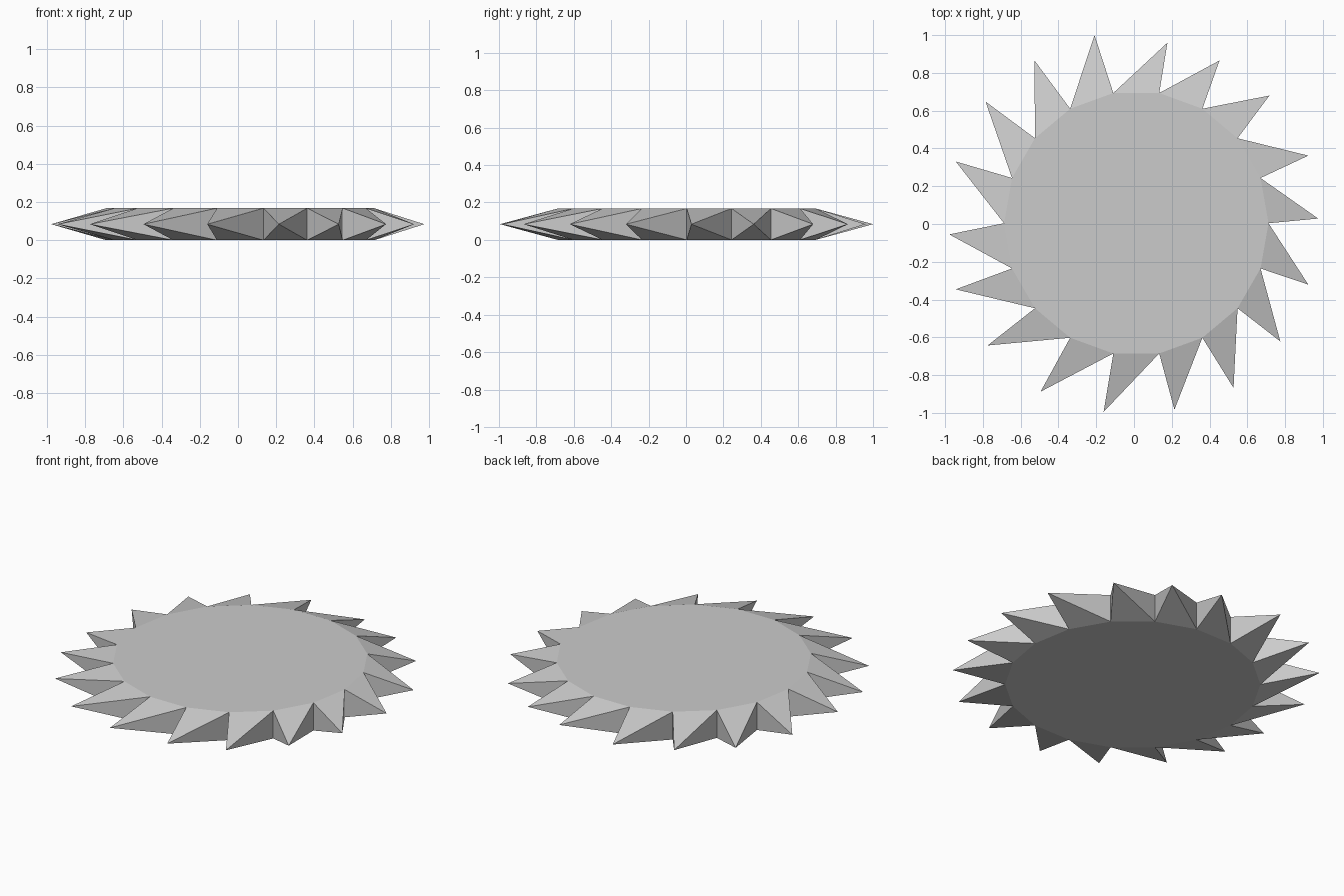
import bpy
import bmesh
import math
from mathutils import Vector

cube = bpy.data.objects.get("Cube")
if cube:
    bpy.data.objects.remove(cube, do_unlink=True)

SIDES = 18
RADIUS = 0.70
HEIGHT = 0.168
CENTRE = Vector((0.012, 0.004, HEIGHT / 2))

# Spike tips (x, y), counter-clockwise from the +x side
TIPS = [
    (0.975, 0.029), (0.923, 0.362), (0.717, 0.68), (0.453, 0.866),
    (0.177, 0.96), (-0.209, 1.0), (-0.527, 0.866), (-0.786, 0.648),
    (-0.944, 0.331), (-0.978, -0.055), (-0.944, -0.346), (-0.775, -0.643),
    (-0.495, -0.888), (-0.161, -0.995), (0.214, -0.983), (0.527, -0.868),
    (0.775, -0.622), (0.923, -0.321),
]

# Plain grey material
grey = bpy.data.materials.new("light grey")
grey.use_nodes = True
colour = (0.6, 0.6, 0.6, 1.0)
grey.diffuse_color = colour
grey.node_tree.nodes["Principled BSDF"].inputs["Base Color"].default_value = colour

# Flat disc: two rings of corners with a cap on each
bm = bmesh.new()


def ring(z):
    return [bm.verts.new((CENTRE.x + RADIUS * math.cos(math.tau * i / SIDES),
                          CENTRE.y + RADIUS * math.sin(math.tau * i / SIDES), z))
            for i in range(SIDES)]


bottom, top = ring(0.0), ring(HEIGHT)
bm.faces.new(top)
bm.faces.new(bottom[::-1])

# Rim: a four-sided spike grows out of every side
for i, (x, y) in enumerate(TIPS):
    j = (i + 1) % SIDES
    tip = bm.verts.new((x, y, CENTRE.z))
    base = [bottom[i], bottom[j], top[j], top[i]]
    for k in range(4):
        bm.faces.new((base[k], base[(k + 1) % 4], tip))

bmesh.ops.recalc_face_normals(bm, faces=bm.faces)
mesh = bpy.data.meshes.new("spiked_disc")
bm.to_mesh(mesh)
bm.free()
mesh.materials.append(grey)
disc = bpy.data.objects.new("spiked_disc", mesh)
bpy.context.collection.objects.link(disc)
